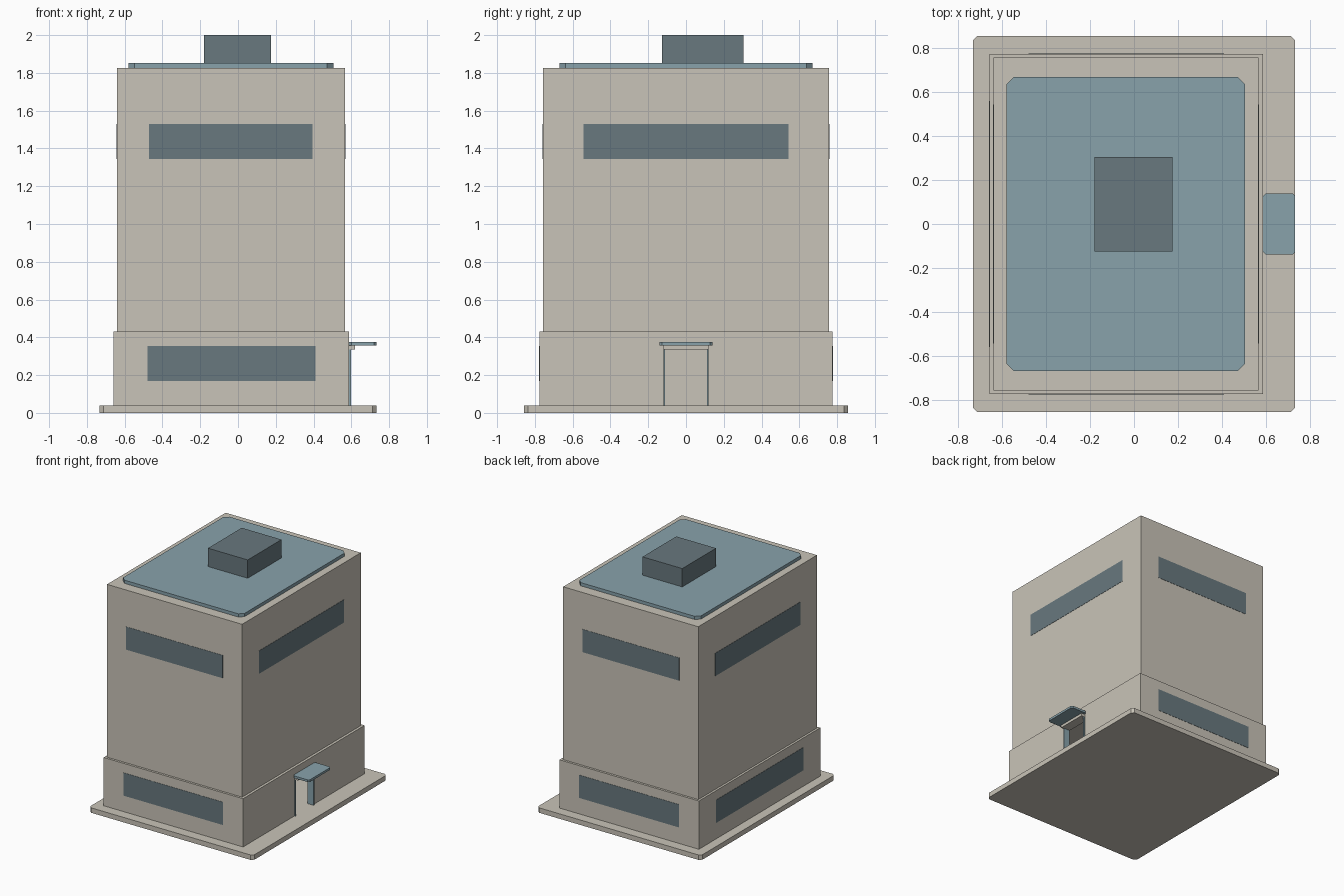
import bpy
import bmesh
from mathutils import Vector

cube = bpy.data.objects.get("Cube")
if cube:
    bpy.data.objects.remove(cube, do_unlink=True)


def material(name, hex_code):
    """Flat material from an sRGB hex code, stored as linear values."""
    srgb = [int(hex_code[i:i + 2], 16) / 255 for i in (0, 2, 4)]
    linear = [((c + 0.055) / 1.055) ** 2.4 for c in srgb] + [1]
    mat = bpy.data.materials.new(name)
    mat.use_nodes = True
    mat.diffuse_color = linear
    mat.node_tree.nodes["Principled BSDF"].inputs["Base Color"].default_value = linear
    return mat


BEIGE = material("warm beige", "C9C4B8")
BLUE = material("dusty blue", "88A2AB")
SLATE = material("dark slate", "68787E")


def box(name, mat, x, y, z, chamfer=0):
    """Box between the given limits; chamfer cuts the upright corners."""
    bm = bmesh.new()
    bmesh.ops.create_cube(bm, size=1)
    limits = (x, y, z)
    for v in bm.verts:
        v.co = Vector([lim[0] if c < 0 else lim[1] for c, lim in zip(v.co, limits)])
    if chamfer:
        upright = [e for e in bm.edges
                   if abs(e.verts[0].co.z - e.verts[1].co.z) > 0.001]
        bmesh.ops.bevel(bm, geom=upright, offset=chamfer, segments=1, affect='EDGES')
    mesh = bpy.data.meshes.new(name)
    bm.to_mesh(mesh)
    bm.free()
    mesh.materials.append(mat)
    obj = bpy.data.objects.new(name, mesh)
    bpy.context.collection.objects.link(obj)
    return obj


# Main levels and plan limits
GROUND, STOREY, ROOF = 0.04, 0.43, 1.826
LOW_X, LOW_Y = (-0.658, 0.588), (-0.775, 0.775)
TOP_X, TOP_Y = (-0.64, 0.567), (-0.757, 0.757)
DOOR, DOOR_TOP, WALL = 0.12, 0.335, 0.045

# Ground slab, tower and roof
box("ground_slab", BEIGE, (-0.733, 0.733), (-0.857, 0.857), (0, GROUND), 0.02)
box("tower", BEIGE, TOP_X, TOP_Y, (STOREY, ROOF))
box("roof_panel", BLUE, (-0.58, 0.505), (-0.67, 0.67), (ROOF, 1.852), 0.033)
box("roof_housing", SLATE, (-0.18, 0.175), (-0.126, 0.305), (1.852, 2.0))

# Hollow ground storey with an open doorway
storey = box("ground_storey", BEIGE, LOW_X, LOW_Y, (GROUND, STOREY))
room = box("room_cutter", BEIGE, (LOW_X[0] + WALL, LOW_X[1] - WALL),
           (LOW_Y[0] + WALL, LOW_Y[1] - WALL), (0, STOREY - 0.02))
doorway = box("doorway_cutter", BEIGE, (0.4, 0.7), (-DOOR, DOOR), (0, DOOR_TOP))
for cutter in (room, doorway):
    mod = storey.modifiers.new(cutter.name, 'BOOLEAN')
    mod.operation = 'DIFFERENCE'
    mod.solver = 'EXACT'
    mod.object = cutter
    cutter.hide_render = True
    cutter.hide_viewport = True
    cutter.display_type = 'WIRE'

# Door jambs, lintel and canopy
for side, s in (("left", 1), ("right", -1)):
    ys = sorted((s * DOOR, s * (DOOR - 0.008)))
    box(side + "_door_jamb", BLUE, (LOW_X[1] - WALL, 0.598), ys, (GROUND, DOOR_TOP))
box("door_lintel", BEIGE, (LOW_X[1], 0.62), (-DOOR, DOOR), (DOOR_TOP, 0.357))
box("door_canopy", BLUE, (LOW_X[1], 0.733), (-0.14, 0.14), (0.357, 0.375), 0.012)

# Window bands: thin plates on each wall; the doorway wall has none below
PLATE = 0.002
bands = (("upper", TOP_X, TOP_Y, (-0.47, 0.395), 0.543, (1.345, 1.53)),
         ("lower", LOW_X, LOW_Y, (-0.48, 0.41), 0.56, (0.17, 0.355)))
for level, wx, wy, span, half, z in bands:
    box(level + "_front_window", SLATE, span, (wy[0] - PLATE, wy[0]), z)
    box(level + "_back_window", SLATE, span, (wy[1], wy[1] + PLATE), z)
    box(level + "_right_window", SLATE, (wx[0] - PLATE, wx[0]), (-half, half), z)
    if level == "upper":
        box(level + "_left_window", SLATE, (wx[1], wx[1] + PLATE), (-half, half), z)
